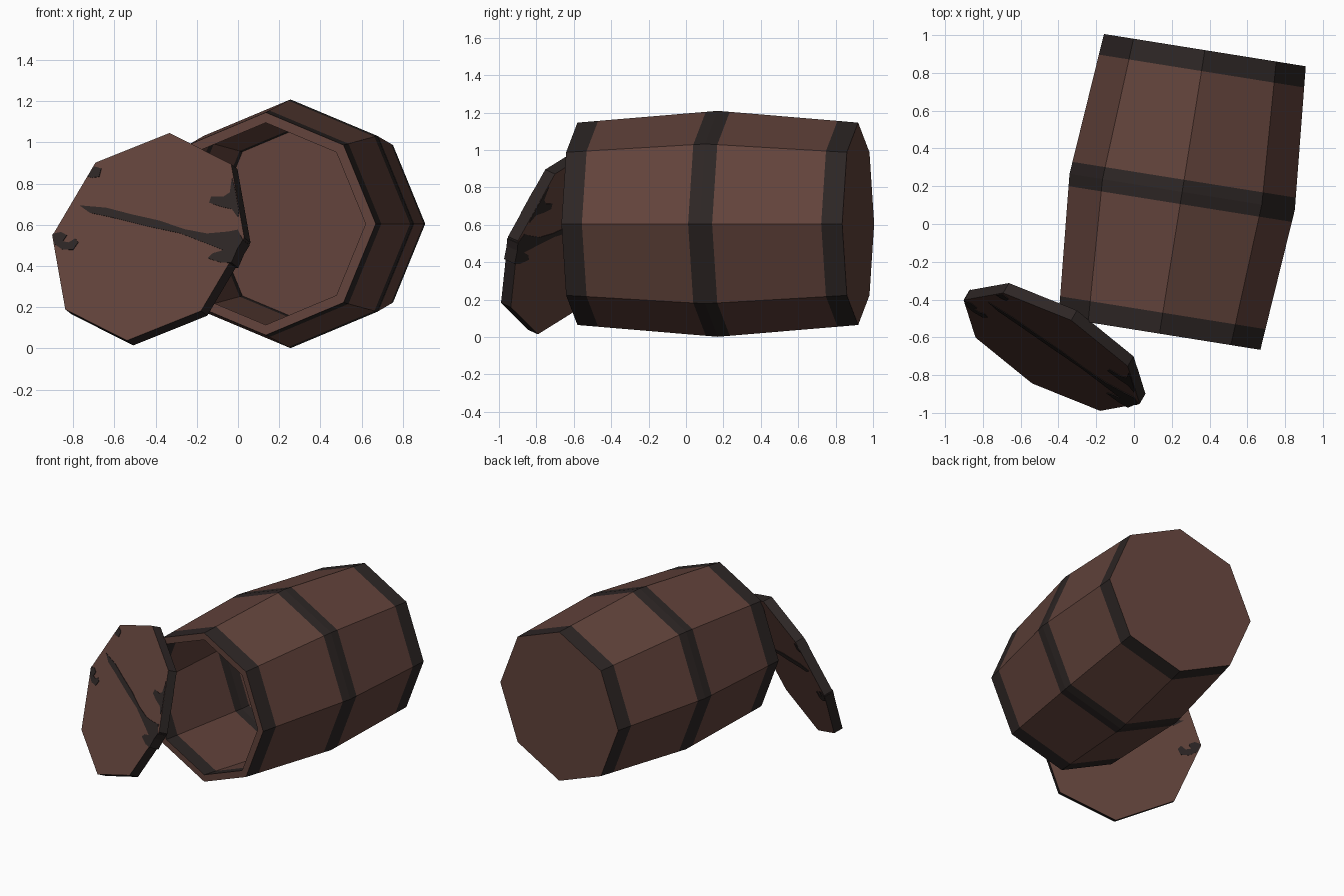
import bpy, bmesh, math
from mathutils import Vector, Matrix

if "Cube" in bpy.data.objects:
    bpy.data.objects.remove(bpy.data.objects["Cube"])


def material(name, rgb):
    m = bpy.data.materials.new(name)
    m.diffuse_color = (*rgb, 1)
    m.use_nodes = True
    m.node_tree.nodes["Principled BSDF"].inputs["Base Color"].default_value = m.diffuse_color
    return m


wood = material("brown_wood", (0.122, 0.056, 0.044))
iron = material("dark_iron", (0.026, 0.019, 0.018))


def finish(name, bm, matrix):
    bmesh.ops.recalc_face_normals(bm, faces=bm.faces)
    me = bpy.data.meshes.new(name)
    bm.to_mesh(me)
    bm.free()
    me.materials.append(wood)
    me.materials.append(iron)
    ob = bpy.data.objects.new(name, me)
    ob.matrix_world = matrix
    bpy.context.collection.objects.link(ob)
    return ob


def frame(u, v, origin):
    u, v = Vector(u).normalized(), Vector(v).normalized()
    w = u.cross(v).normalized()
    m = Matrix((u, w.cross(u), w)).transposed().to_4x4()
    m.translation = origin
    return m


def ring(bm, r, z, n=8):
    return [bm.verts.new((r * math.cos(2 * math.pi * i / n),
                          r * math.sin(2 * math.pi * i / n), z)) for i in range(n)]


def bridge(bm, a, b, mat):
    n = len(a)
    for i in range(n):
        f = bm.faces.new((a[i], a[(i + 1) % n], b[(i + 1) % n], b[i]))
        f.material_index = mat


# Barrel: bulging eight-sided shell, open at the front, with three hoops
HALF, R_END, R_MID, WALL = 0.76, 0.541, 0.604, 0.05


def radius(s):
    return R_MID + (R_END - R_MID) * abs(s) / HALF


def is_hoop(a, b):
    mid = abs(a + b) / 2
    return int(mid < 0.065 or mid > 0.648)


stations = [-HALF, -0.648, -0.065, 0, 0.065, 0.648, HALF]
inner = stations[:-1] + [HALF - WALL]
bm = bmesh.new()
outer_rings = [ring(bm, radius(s), s) for s in stations]
inner_rings = [ring(bm, radius(s) - WALL, s) for s in inner]
for st, rings in ((stations, outer_rings), (inner, inner_rings)):
    for i in range(len(st) - 1):
        bridge(bm, rings[i], rings[i + 1], is_hoop(st[i], st[i + 1]))
bridge(bm, outer_rings[0], inner_rings[0], 0)
bm.faces.new(outer_rings[-1])
bm.faces.new(inner_rings[-1])
# local z runs from the open front end to the closed back end
finish("barrel", bm, frame((-0.987, 0.158, 0), (0, 0, 1), (0.255, 0.17, 0.605)))

# Lid: eight-sided disc leaning against the barrel mouth, iron rim
THICK = 0.065
U, V = Vector((0.862, -0.507, -0.009)), Vector((0.186, 0.312, 0.932))
lid_frame = frame(U, V, (-0.436, -0.677, 0.542))
bm = bmesh.new()
front, back = ring(bm, R_END, 0), ring(bm, R_END, -THICK)
bm.faces.new(front)
bm.faces.new(back)
bridge(bm, front, back, 1)
finish("lid", bm, lid_frame)

# Dark stains showing on both lid faces, outlined in front-view x, z
stains = {
    "long_stain": [(-.77, .69), (-.64, .68), (-.52, .65), (-.38, .62), (-.26, .58),
                   (-.15, .56), (-.05, .57), (.00, .58), (.025, .53), (.00, .49),
                   (-.03, .42), (-.08, .42), (-.145, .44), (-.12, .465), (-.07, .48),
                   (-.16, .515), (-.28, .56), (-.43, .59), (-.62, .635), (-.72, .655)],
    "edge_stain": [(-.03, .83), (-.04, .76), (-.07, .74), (-.13, .74), (-.14, .71),
                   (-.08, .69), (-.03, .68), (.00, .64), (.005, .67), (-.015, .78)],
    "spot_stain": [(-.73, .83), (-.70, .88), (-.665, .87), (-.675, .83), (-.71, .825)],
    "curl_stain": [(-.90, .55), (-.86, .56), (-.83, .545), (-.85, .515), (-.82, .51),
                   (-.79, .53), (-.775, .51), (-.80, .475), (-.85, .475), (-.89, .50)],
}
for name, pts in stains.items():
    bm = bmesh.new()
    rings = []
    for z in (0.003, -THICK - 0.003):
        verts = []
        for x, h in pts:
            v = (h - 0.542) / 0.932
            verts.append(bm.verts.new(((x + 0.436 - 0.186 * v) / 0.862, v, z)))
        rings.append(verts)
    for verts in rings:
        bm.faces.new(verts).material_index = 1
    bridge(bm, rings[0], rings[1], 1)
    finish(name, bm, lid_frame)
